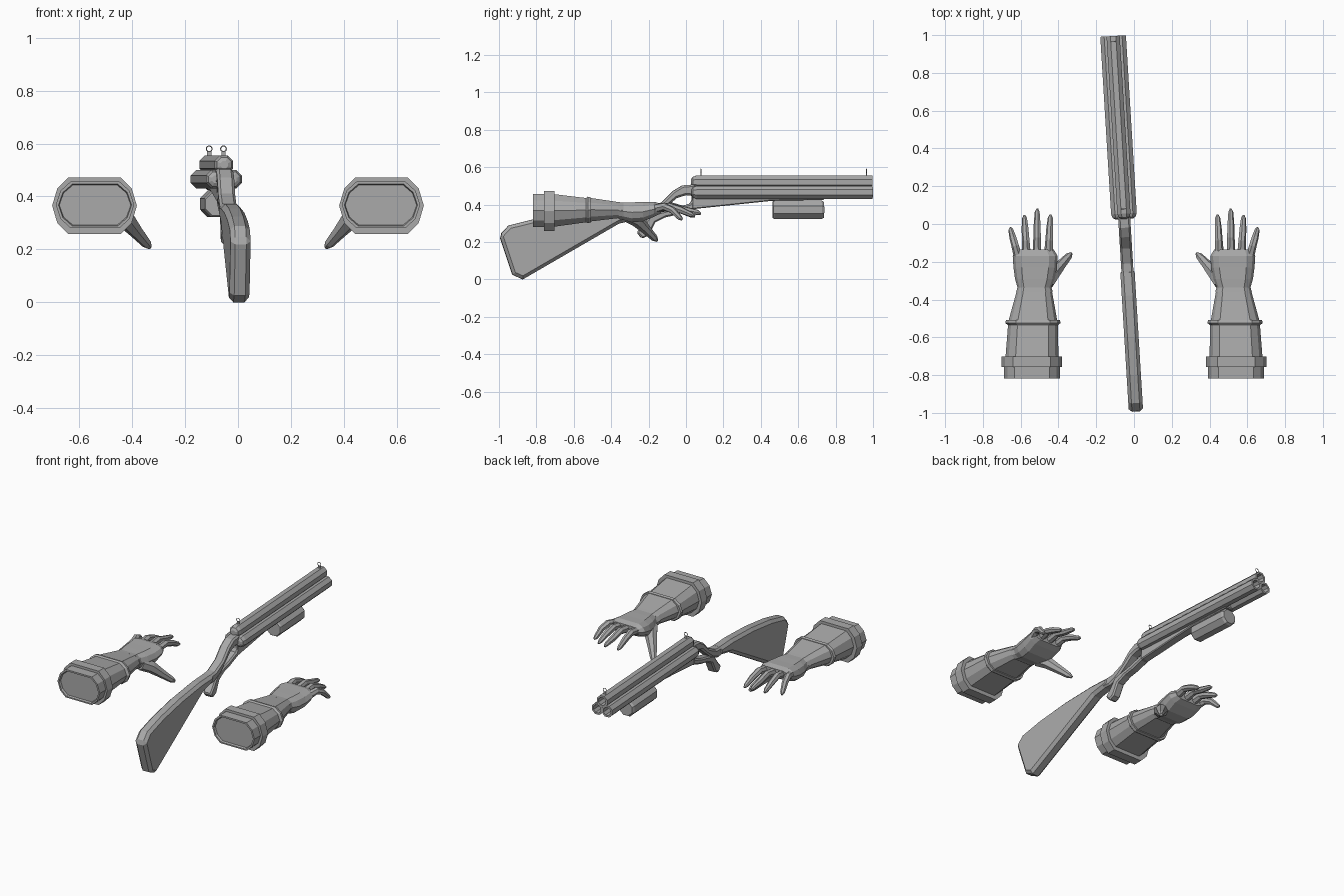
import bpy, bmesh, math
from mathutils import Vector, Matrix

grey = bpy.data.materials.new("plain_grey")
grey.diffuse_color = (0.4, 0.4, 0.4, 1)

# The gun lies slightly askew: turn about z and shift sideways
GUN = Matrix.Translation((-0.05, 0, 0)) @ Matrix.Rotation(math.atan(0.061), 4, 'Z')


def finish(name, bm, mat=Matrix.Identity(4)):
    bmesh.ops.transform(bm, matrix=mat, verts=bm.verts)
    bmesh.ops.recalc_face_normals(bm, faces=bm.faces)
    me = bpy.data.meshes.new(name)
    bm.to_mesh(me)
    bm.free()
    me.materials.append(grey)
    ob = bpy.data.objects.new(name, me)
    bpy.context.collection.objects.link(ob)
    return ob


def loft(name, rings, mat=Matrix.Identity(4)):
    """Skin equal-length rings of points and cap both ends."""
    bm = bmesh.new()
    vs = [[bm.verts.new(p) for p in r] for r in rings]
    n = len(vs[0])
    for a, b in zip(vs, vs[1:]):
        for i in range(n):
            j = (i + 1) % n
            bm.faces.new((a[i], a[j], b[j], b[i]))
    bm.faces.new(vs[0])
    bm.faces.new(vs[-1])
    return finish(name, bm, mat)


def rod(name, x, z, stations, mat, sides=8):
    """Faceted rod along y; stations are (y, flat radius)."""
    k = 1 / math.cos(math.pi / sides)
    ang = [(i + 0.5) * 2 * math.pi / sides for i in range(sides)]
    return loft(name, [[(x + r * k * math.cos(a), y, z + r * k * math.sin(a)) for a in ang]
                       for y, r in stations], mat)


def tube(name, path, radii, mat, sides=7):
    pts = [Vector(p) for p in path]
    rings = []
    for i, p in enumerate(pts):
        d = (pts[min(i + 1, len(pts) - 1)] - pts[max(i - 1, 0)]).normalized()
        u = d.cross(Vector((0, 0, 1))).normalized()
        w = u.cross(d)
        rings.append([p + radii[i] * (u * math.cos(a) + w * math.sin(a))
                      for a in (k * 2 * math.pi / sides for k in range(sides))])
    return loft(name, rings, mat)


def plate(name, profile, half, bevel):
    """Side profile (y, z) extruded along x with chamfered rims."""
    ob = loft(name, [[(s * half, y, z) for y, z in profile] for s in (-1, 1)], GUN)
    m = ob.modifiers.new("chamfer", 'BEVEL')
    m.width, m.segments, m.limit_method, m.angle_limit = bevel, 1, 'ANGLE', math.radians(60)
    return ob


# Shoulder stock, neck, lever and fore-end wedge
plate("stock", [(-1, 0.235), (-0.95, 0.288), (-0.8, 0.325), (-0.6, 0.355), (-0.38, 0.372),
                (-0.24, 0.372), (-0.24, 0.325), (-0.36, 0.298), (-0.875, 0.0), (-0.93, 0.025)],
      0.038, 0.017)
plate("neck", [(-0.3, 0.368), (-0.21, 0.375), (-0.13, 0.412), (-0.07, 0.472), (-0.02, 0.502),
               (0.05, 0.508), (0.05, 0.445), (0.0, 0.45), (-0.05, 0.435), (-0.10, 0.392),
               (-0.16, 0.345), (-0.23, 0.315), (-0.3, 0.318)], 0.032, 0.01)
plate("lever_grip", [(0.04, 0.44), (0.02, 0.405), (-0.06, 0.378), (-0.13, 0.362), (-0.19, 0.345),
                     (-0.23, 0.29), (-0.265, 0.25), (-0.235, 0.218), (-0.20, 0.235),
                     (-0.165, 0.305), (-0.11, 0.332), (-0.05, 0.345), (0.04, 0.375)], 0.028, 0.008)
plate("fore_end_wedge", [(0.03, 0.45), (0.03, 0.375), (0.46, 0.42), (0.74, 0.425), (0.74, 0.45)],
      0.027, 0.005)

# Three octagonal barrels with domed breeches and bored muzzles
for i, (x, z) in enumerate([(-0.033, 0.465), (0.033, 0.465), (0, 0.52)]):
    rod(f"barrel_{i}", x, z, [(0.027, 0.014), (0.035, 0.027), (0.055, 0.035), (0.997, 0.035),
                              (0.997, 0.024), (0.9, 0.024)], GUN)
rod("pump_handle", 0, 0.372, [(0.465, 0.044), (0.475, 0.05), (0.725, 0.05), (0.738, 0.042)], GUN)

# Ring sights
for i, y in enumerate((0.08, 0.967)):
    bm = bmesh.new()
    n, m = 10, 4
    g = [[bm.verts.new(((0.011 + 0.002 * math.cos(b)) * math.cos(a), y + 0.002 * math.sin(b),
                        0.58 + (0.011 + 0.002 * math.cos(b)) * math.sin(a)))
          for b in (k * 2 * math.pi / m for k in range(m))]
         for a in (k * 2 * math.pi / n for k in range(n))]
    for a in range(n):
        for b in range(m):
            bm.faces.new((g[a][b], g[a - 1][b], g[a - 1][b - 1], g[a][b - 1]))
    finish(f"sight_ring_{i}", bm, GUN)
    rod(f"sight_post_{i}", 0, 0.561, [(y - 0.002, 0.008), (y + 0.002, 0.008)], GUN, 4)

# Sleeve cross-section: wide ten-sided shape in unit size
OVAL = [(1, 0), (0.88, 0.6), (0.62, 1), (-0.62, 1), (-0.88, 0.6),
        (-1, 0), (-0.88, -0.6), (-0.62, -1), (0.62, -1), (0.88, -0.6)]


def sleeve(name, stations, mat):
    """stations: y, centre x, half width, bottom z, top z"""
    loft(name, [[(cx + u * w, y, (lo + hi) / 2 + v * (hi - lo) / 2) for u, v in OVAL]
                for y, cx, w, lo, hi in stations], mat)


for side, mat in (("right", Matrix.Identity(4)), ("left", Matrix.Scale(-1, 4, (1, 0, 0)))):
    # Sleeve with cuff band, lip and taper to the wrist
    sleeve(side + "_sleeve", [
        (-0.805, 0.54, 0.135, 0.292, 0.443), (-0.818, 0.54, 0.138, 0.288, 0.447),
        (-0.818, 0.54, 0.148, 0.28, 0.457), (-0.758, 0.54, 0.148, 0.28, 0.457),
        (-0.758, 0.542, 0.16, 0.258, 0.472), (-0.702, 0.542, 0.16, 0.258, 0.472),
        (-0.702, 0.54, 0.14, 0.282, 0.455), (-0.535, 0.535, 0.132, 0.305, 0.435),
        (-0.525, 0.535, 0.146, 0.30, 0.442), (-0.508, 0.535, 0.143, 0.305, 0.438),
        (-0.508, 0.535, 0.128, 0.31, 0.435), (-0.34, 0.527, 0.09, 0.33, 0.41)], mat)
    # Palm with a small glove rim at the wrist
    sleeve(side + "_palm", [
        (-0.36, 0.527, 0.097, 0.322, 0.413), (-0.335, 0.527, 0.09, 0.318, 0.41),
        (-0.29, 0.525, 0.105, 0.305, 0.412), (-0.23, 0.523, 0.115, 0.31, 0.413),
        (-0.17, 0.523, 0.119, 0.335, 0.415), (-0.135, 0.525, 0.10, 0.352, 0.405)], mat)
    # Fingers arch forward and droop at the tips
    for nm, bx, by, tx, ty, tz in (("index", 0.452, -0.16, 0.442, 0.048, 0.335),
                                   ("middle", 0.512, -0.155, 0.512, 0.08, 0.35),
                                   ("ring", 0.568, -0.16, 0.58, 0.045, 0.338),
                                   ("little", 0.613, -0.17, 0.655, -0.02, 0.32)):
        def at(t, z):
            return (bx + (tx - bx) * t, by + (ty - by) * t, z)
        tube(f"{side}_{nm}_finger",
             [at(0, 0.378), at(0.35, 0.39), at(0.65, 0.37), at(0.92, tz + 0.008), at(1, tz)],
             [0.024, 0.021, 0.019, 0.014, 0.006], mat)
    # Thumb hangs inward and down
    tube(side + "_thumb", [(0.46, -0.31, 0.345), (0.425, -0.26, 0.315), (0.385, -0.215, 0.268),
                           (0.345, -0.17, 0.222), (0.333, -0.155, 0.207)],
         [0.04, 0.037, 0.027, 0.019, 0.008], mat)
